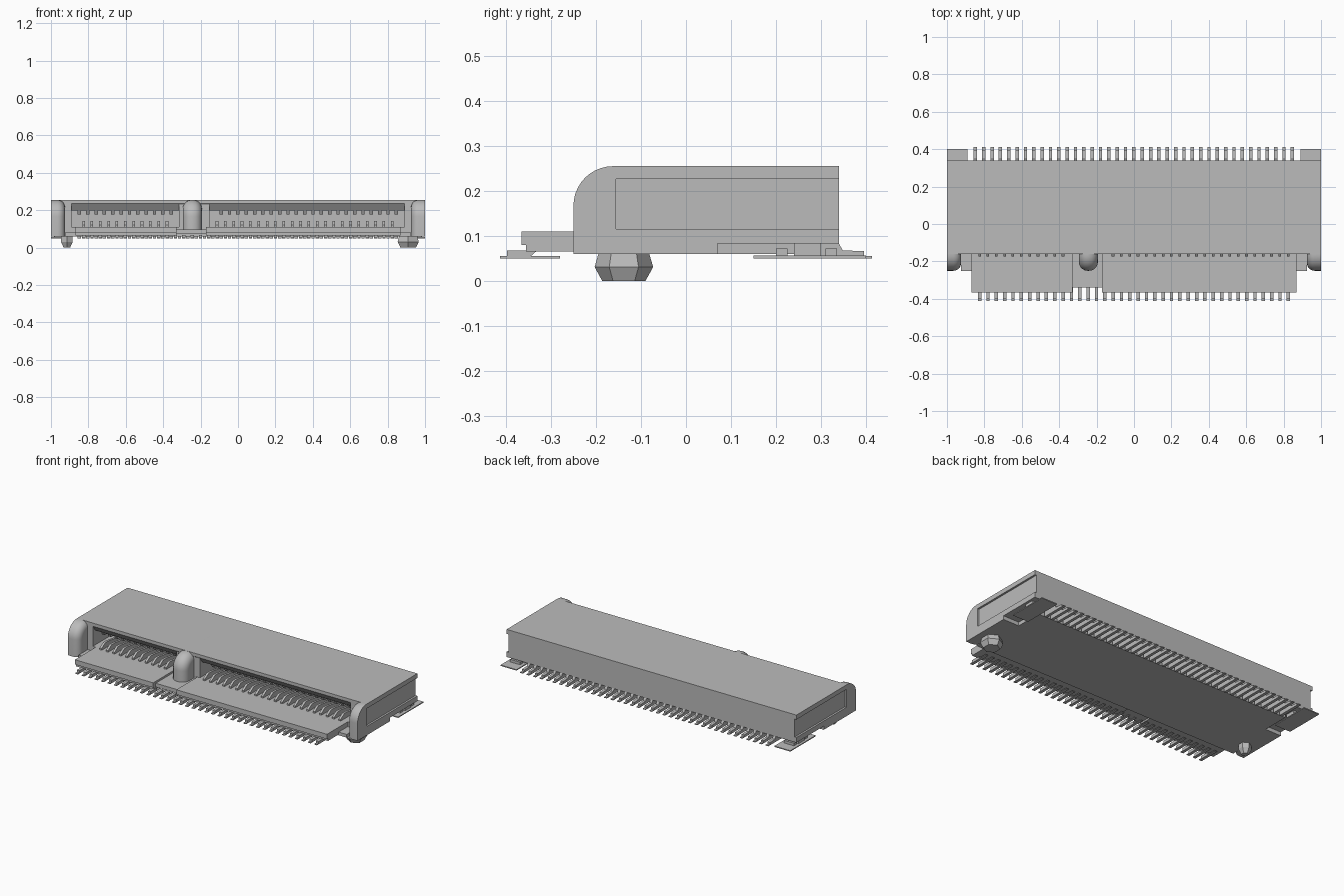
import bpy, bmesh, math
from mathutils import Matrix, Vector

old = bpy.data.objects.get("Cube")
if old:
    bpy.data.objects.remove(old, do_unlink=True)

grey = bpy.data.materials.new("plain_grey")
grey.use_nodes = True
COLOUR = (0.5, 0.5, 0.5, 1)
grey.diffuse_color = COLOUR
grey.node_tree.nodes["Principled BSDF"].inputs["Base Color"].default_value = COLOUR


def finish(name, bm, smooth=False):
    bmesh.ops.recalc_face_normals(bm, faces=bm.faces[:])
    mesh = bpy.data.meshes.new(name)
    bm.to_mesh(mesh)
    bm.free()
    mesh.materials.append(grey)
    ob = bpy.data.objects.new(name, mesh)
    bpy.context.collection.objects.link(ob)
    if smooth:
        bpy.ops.object.select_all(action='DESELECT')
        ob.select_set(True)
        bpy.context.view_layer.objects.active = ob
        bpy.ops.object.shade_smooth_by_angle(angle=math.radians(40))
    return ob


def add_box(bm, x, y, z):
    size = Matrix.Diagonal((x[1] - x[0], y[1] - y[0], z[1] - z[0], 1))
    mid = Matrix.Translation((sum(x) / 2, sum(y) / 2, sum(z) / 2))
    bmesh.ops.create_cube(bm, size=1, matrix=mid @ size)


def box(name, x, y, z):
    bm = bmesh.new()
    add_box(bm, x, y, z)
    return finish(name, bm)


def add_prism(bm, x, profile):
    """Extrude a (y, z) profile from x[0] to x[1]."""
    face = bm.faces.new([bm.verts.new((x[0], y, z)) for y, z in profile])
    out = bmesh.ops.extrude_face_region(bm, geom=[face])
    verts = [v for v in out["geom"] if isinstance(v, bmesh.types.BMVert)]
    bmesh.ops.translate(bm, verts=verts, vec=Vector((x[1] - x[0], 0, 0)))


def prism(name, x, profile):
    bm = bmesh.new()
    add_prism(bm, x, profile)
    return finish(name, bm)


def rounded_nose(name, x, back, bottom, round_sides, width):
    """Upright rib with a curved upper front; chosen sides are rounded over."""
    r = 0.088
    arc = [(-0.162 - r * math.sin(a), 0.167 + r * math.cos(a))
           for a in [math.pi / 2 * i / 10 for i in range(11)]]
    bm = bmesh.new()
    add_prism(bm, x, [(back, bottom), (back, 0.255)] + arc + [(-0.25, bottom)])
    edges = [e for e in bm.edges
             if any(all(abs(v.co.x - s) < 1e-4 for v in e.verts) for s in round_sides)
             and not all(abs(v.co.y - back) < 1e-4 for v in e.verts)
             and not all(abs(v.co.z - bottom) < 1e-4 for v in e.verts)]
    bmesh.ops.bevel(bm, geom=edges, offset=width, segments=5, profile=0.5,
                    affect='EDGES', clamp_overlap=True)
    return finish(name, bm, True)


# Main housing with the card slot and chamfered slot mouth
prism("housing", (-0.89, 0.89),
      [(-0.16, 0.06), (-0.16, 0.11), (0.1, 0.11), (0.1, 0.2), (-0.135, 0.2),
       (-0.16, 0.235), (-0.16, 0.255), (0.34, 0.255), (0.34, 0.083),
       (0.24, 0.083), (0.24, 0.06)])
box("slot_divider", (-0.315, -0.152), (-0.158, 0.11), (0.08, 0.25))

# Ends: core, raised rails around the side recess, rounded cheeks, solder tabs
for side, s in (("right", -1), ("left", 1)):
    def span(a, b):
        return tuple(sorted((s * a, s * b)))

    def end_shape(top):
        return [(-0.16, 0.06), (-0.16, top), (0.34, top), (0.34, 0.083),
                (0.07, 0.083), (0.07, 0.06)]
    prism(side + "_end_core", span(0.89, 0.988), end_shape(0.255))
    prism(side + "_lower_rail", span(0.988, 1), end_shape(0.115))
    box(side + "_upper_rail", span(0.988, 1), (-0.16, 0.34), (0.227, 0.255))
    rounded_nose(side + "_cheek", span(0.925, 1), -0.155, 0.06, [s * 0.925], 0.04)
    box(side + "_solder_tab", span(0.89, 1), (0.15, 0.4), (0.05, 0.056))
    box(side + "_tab_clip", span(0.9, 0.985), (0.24, 0.3), (0.055, 0.085))
    for y in (0.2, 0.31):
        box(side + "_clip_foot", span(0.91, 0.98), (y, y + 0.025), (0.055, 0.072))

# Front lip in two lengths, joined by a recessed bridge under the key
box("lip_right", (-0.87, -0.33), (-0.365, -0.155), (0.08, 0.11))
box("lip_left", (-0.17, 0.87), (-0.365, -0.155), (0.08, 0.11))
box("lip_bridge", (-0.33, -0.17), (-0.34, -0.155), (0.075, 0.098))
box("lip_base_right", (-0.87, -0.33), (-0.355, -0.155), (0.065, 0.08))
box("lip_base_left", (-0.17, 0.87), (-0.355, -0.155), (0.065, 0.08))
box("lip_floor", (-0.925, 0.925), (-0.25, -0.155), (0.06, 0.08))
rounded_nose("key_post", (-0.295, -0.193), 0.08, 0.08, [-0.295, -0.193], 0.047)

# Solder leads along both edges
PITCH = 0.0446
HALF = 0.009
rear, front = bmesh.new(), bmesh.new()
for i in range(39):
    x = -0.848 + i * PITCH
    add_prism(rear, (x - HALF, x + HALF),
              [(0.25, 0.05), (0.25, 0.083), (0.34, 0.083), (0.348, 0.068),
               (0.395, 0.066), (0.395, 0.055), (0.413, 0.055), (0.413, 0.05)])
for i in range(38):
    x = -0.825 + i * PITCH
    add_prism(front, (x - HALF, x + HALF),
              [(-0.413, 0.05), (-0.413, 0.055), (-0.398, 0.055), (-0.398, 0.068),
               (-0.33, 0.068), (-0.345, 0.055), (-0.28, 0.055), (-0.28, 0.05)])
finish("rear_leads", rear)
finish("front_leads", front)

# Spring contacts above and below the card slot
upper, lower = bmesh.new(), bmesh.new()
for i in range(39):
    x = -0.848 + i * PITCH
    if not -0.35 < x < -0.13:
        add_prism(upper, (x - HALF, x + HALF),
                  [(-0.13, 0.205), (-0.115, 0.176), (-0.09, 0.176), (0.1, 0.2)])
    x += PITCH / 2
    if not -0.35 < x < -0.13 and x < 0.86:
        add_prism(lower, (x - 0.007, x + 0.007),
                  [(-0.175, 0.105), (-0.175, 0.12), (-0.14, 0.143),
                   (-0.11, 0.143), (0.1, 0.115), (0.1, 0.105)])
finish("upper_contacts", upper)
finish("lower_contacts", lower)


# Faceted locating pegs under the ends
def peg(name, x, radii, sides):
    bm = bmesh.new()
    for i in range(2):
        bmesh.ops.create_cone(bm, cap_ends=True, segments=sides,
                              radius1=radii[i], radius2=radii[i + 1], depth=0.031,
                              matrix=Matrix.Translation((x, -0.138, 0.0155 + i * 0.031)))
    finish(name, bm)


peg("left_peg", 0.91, (0.048, 0.065, 0.056), 6)
peg("right_peg", -0.915, (0.02, 0.036, 0.036), 6)
